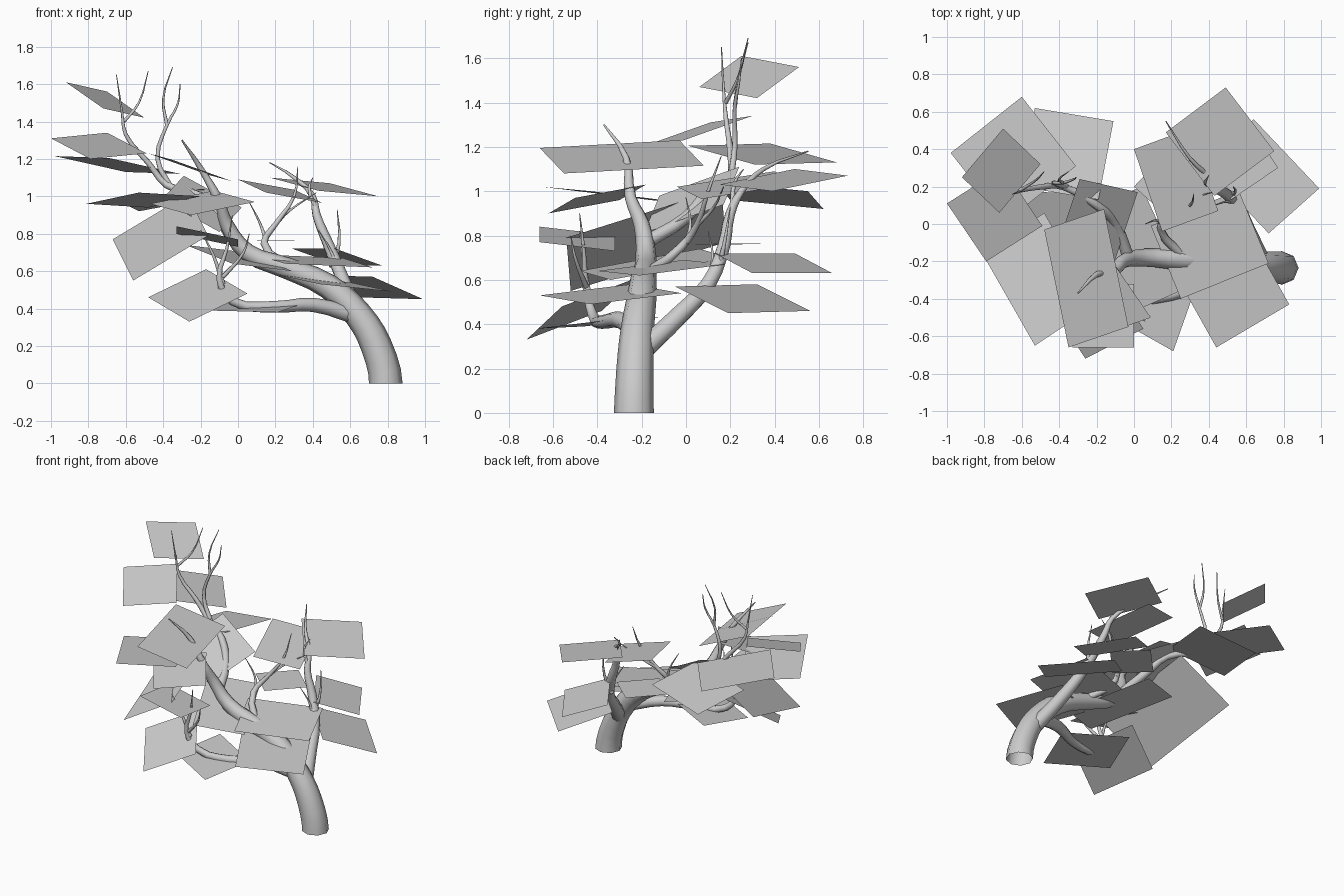
import bpy
from mathutils import Vector

default_cube = bpy.data.objects.get("Cube")
if default_cube:
    bpy.data.objects.remove(default_cube, do_unlink=True)

# One plain grey for wood and foliage
grey = bpy.data.materials.new("plain_grey")
grey.use_nodes = True
colour = (0.6, 0.6, 0.6, 1)
grey.diffuse_color = colour
grey.node_tree.nodes["Principled BSDF"].inputs["Base Color"].default_value = colour


def leaf_card(name, first, corner, last):
    """Flat parallelogram spanned from three neighbouring corners."""
    first, corner, last = Vector(first), Vector(corner), Vector(last)
    points = [first, corner, last, first + last - corner]
    normal = (corner - first).cross(last - corner)
    if normal.z < 0:
        points.reverse()
    mesh = bpy.data.meshes.new(name)
    mesh.from_pydata(points, [], [tuple(range(len(points)))])
    mesh.materials.append(grey)
    card = bpy.data.objects.new(name, mesh)
    bpy.context.collection.objects.link(card)


def branch(name, thick, thin, path, power=1.0, upright=False):
    """Tapered round tube following a path, turned into a smooth mesh."""
    curve = bpy.data.curves.new(name, "CURVE")
    curve.dimensions = "3D"
    curve.bevel_depth = 1
    curve.bevel_resolution = 2
    curve.resolution_u = 3
    spline = curve.splines.new("BEZIER")
    spline.bezier_points.add(len(path) - 1)
    for index, (point, place) in enumerate(zip(spline.bezier_points, path)):
        point.co = place
        point.handle_left_type = point.handle_right_type = "AUTO"
        blend = (index / (len(path) - 1)) ** power
        point.radius = thick + (thin - thick) * blend
    if upright:
        # A vertical first handle keeps the foot level with the ground
        foot = spline.bezier_points[0]
        foot.handle_left_type = foot.handle_right_type = "FREE"
        foot.handle_left = foot.co - Vector((0, 0, .06))
        foot.handle_right = foot.co + Vector((0, 0, .06))
    curve.materials.append(grey)
    limb = bpy.data.objects.new(name, curve)
    bpy.context.collection.objects.link(limb)
    bpy.ops.object.select_all(action="DESELECT")
    limb.select_set(True)
    bpy.context.view_layer.objects.active = limb
    bpy.ops.object.convert(target="MESH")
    bpy.ops.object.shade_smooth()


# Leaning trunk running on into the main limb
branch("trunk", thick=.09, thin=.004, power=1.2, upright=True, path=[
    (.79, -.235, 0), (.74, -.23, .2), (.64, -.22, .37), (.48, -.2, .52),
    (.25, -.19, .62), (.05, -.18, .7), (-.06, -.2, .85), (-.1, -.25, .97),
    (-.2, -.27, 1.15), (-.3, -.37, 1.3)])

# Back limb with its twigs
branch("back_limb", thick=.05, thin=.003, path=[
    (.68, -.2, .28), (.6, -.02, .45), (.55, .1, .58), (.48, .17, .75),
    (.42, .2, .9), (.4, .25, 1), (.3, .35, 1.1), (.17, .55, 1.18)])
branch("back_limb_lower_twig", thick=.016, thin=.002, path=[
    (.5, .14, .62), (.54, .17, .75), (.53, .2, .93)])
branch("back_limb_side_twig", thick=.012, thin=.002, path=[
    (.54, .1, .58), (.5, .12, .7), (.43, .1, .82)])
branch("back_limb_upper_twig", thick=.014, thin=.002, path=[
    (.42, .21, .93), (.38, .22, 1.04), (.4, .26, 1.1)])

# Middle limb with its twigs
branch("middle_limb", thick=.026, thin=.002, path=[
    (.28, -.19, .62), (.14, -.02, .75), (.2, .05, .85), (.3, .1, 1),
    (.32, .16, 1.16)])
branch("middle_limb_left_twig", thick=.012, thin=.002, path=[
    (.15, 0, .76), (.12, .02, .85), (.06, .0, .97)])
branch("middle_limb_right_twig", thick=.012, thin=.002, path=[
    (.2, .05, .85), (.27, .12, .92), (.42, .17, 1.02)])

# Tall limb on the far side with its twigs
branch("tall_limb", thick=.032, thin=.002, path=[
    (-.03, -.18, .77), (-.1, 0, .88), (-.2, .1, 1), (-.38, .2, 1.06),
    (-.48, .2, 1.18), (-.6, .18, 1.33), (-.62, .17, 1.45), (-.65, .16, 1.65)])
branch("tall_limb_inner_shoot", thick=.016, thin=.002, path=[
    (-.36, .2, 1.05), (-.43, .22, 1.2), (-.38, .22, 1.38), (-.32, .24, 1.5),
    (-.31, .25, 1.6)])
branch("tall_limb_inner_twig", thick=.01, thin=.002, path=[
    (-.38, .22, 1.38), (-.4, .24, 1.52), (-.35, .28, 1.69)])
branch("tall_limb_outer_twig", thick=.01, thin=.002, path=[
    (-.61, .18, 1.4), (-.53, .23, 1.5), (-.48, .28, 1.67)])

# Low front limb with its twigs
branch("low_limb", thick=.045, thin=.002, path=[
    (.63, -.22, .36), (.4, -.3, .42), (.2, -.38, .41), (-.03, -.42, .44),
    (-.1, -.45, .56), (-.06, -.46, .72), (-.03, -.48, .9)])
branch("low_limb_left_twig", thick=.015, thin=.002, path=[
    (-.08, -.44, .53), (-.13, -.46, .68), (-.2, -.48, .82)])
branch("low_limb_right_twig", thick=.013, thin=.002, path=[
    (-.08, -.45, .57), (.03, -.5, .7), (.06, -.52, .8)])

# Leaf cards around the tall limb
leaf_card("crown_leaf", first=(-.7, .51, 1.56), corner=(-.5, .32, 1.42),
          last=(-.72, .06, 1.47))
leaf_card("outer_leaf", first=(-1, .11, 1.31), corner=(-.7, .3, 1.34),
          last=(-.49, -.01, 1.23))
leaf_card("outer_back_leaf", first=(-.98, .38, 1.215), corner=(-.6, .68, 1.13),
          last=(-.31, .31, 1.12))
leaf_card("inner_back_leaf", first=(-.53, .62, .92), corner=(-.11, .55, 1),
          last=(-.19, .13, 1.04))
leaf_card("steep_inner_leaf", first=(-.29, .24, 1.11), corner=(.02, .17, .94),
          last=(-.1, -.19, .81))

# Leaf cards around the main limb
leaf_card("top_front_leaf", first=(-.48, -.03, 1.23), corner=(-.16, .08, 1.115),
          last=(-.03, -.55, 1.08))
leaf_card("middle_front_leaf", first=(-.47, -.3, .96), corner=(-.13, -.18, 1.03),
          last=(.09, -.5, .97))
leaf_card("outer_front_leaf", first=(-.81, -.16, .96), corner=(-.53, -.65, 1.02),
          last=(-.2, -.43, 1))
leaf_card("steep_outer_leaf", first=(-.67, .18, .77), corner=(-.56, -.52, .55),
          last=(-.16, -.54, .79))
leaf_card("centre_leaf", first=(-.03, -.48, .64), corner=(-.28, .06, .74),
          last=(.04, .2, .7))

# Leaf cards around the low limb
leaf_card("small_front_leaf", first=(-.33, -.66, .84), corner=(0, -.66, .77),
          last=(0, -.32, .73))
leaf_card("lowest_leaf", first=(-.48, -.38, .46), corner=(-.26, -.72, .33),
          last=(.05, -.56, .48))
leaf_card("low_limb_leaf", first=(-.18, -.46, .39), corner=(.21, -.68, .38),
          last=(.33, -.34, .42))

# Leaf cards around the back limb and trunk
leaf_card("trunk_back_leaf", first=(.99, .19, .45), corner=(.64, .56, .46),
          last=(.37, .32, .58))
leaf_card("trunk_front_leaf", first=(.44, -.66, .53), corner=(.83, -.43, .49),
          last=(.6, -.02, .54))
leaf_card("trunk_top_leaf", first=(.09, -.01, .69), corner=(.56, .18, .67),
          last=(.72, -.21, .62))
leaf_card("back_limb_leaf", first=(.77, .3, .63), corner=(.54, .66, .63),
          last=(.29, .49, .72))
leaf_card("back_crown_leaf", first=(.17, .49, 1.1), corner=(.49, .73, 1.07),
          last=(.75, .39, 1))
leaf_card("middle_crown_leaf", first=(.15, -.04, 1.02), corner=(0, .4, 1.09),
          last=(.3, .51, 1.035))
leaf_card("level_leaf", first=(0, .2, .765), corner=(.2, .41, .765),
          last=(.4, .23, .76))
